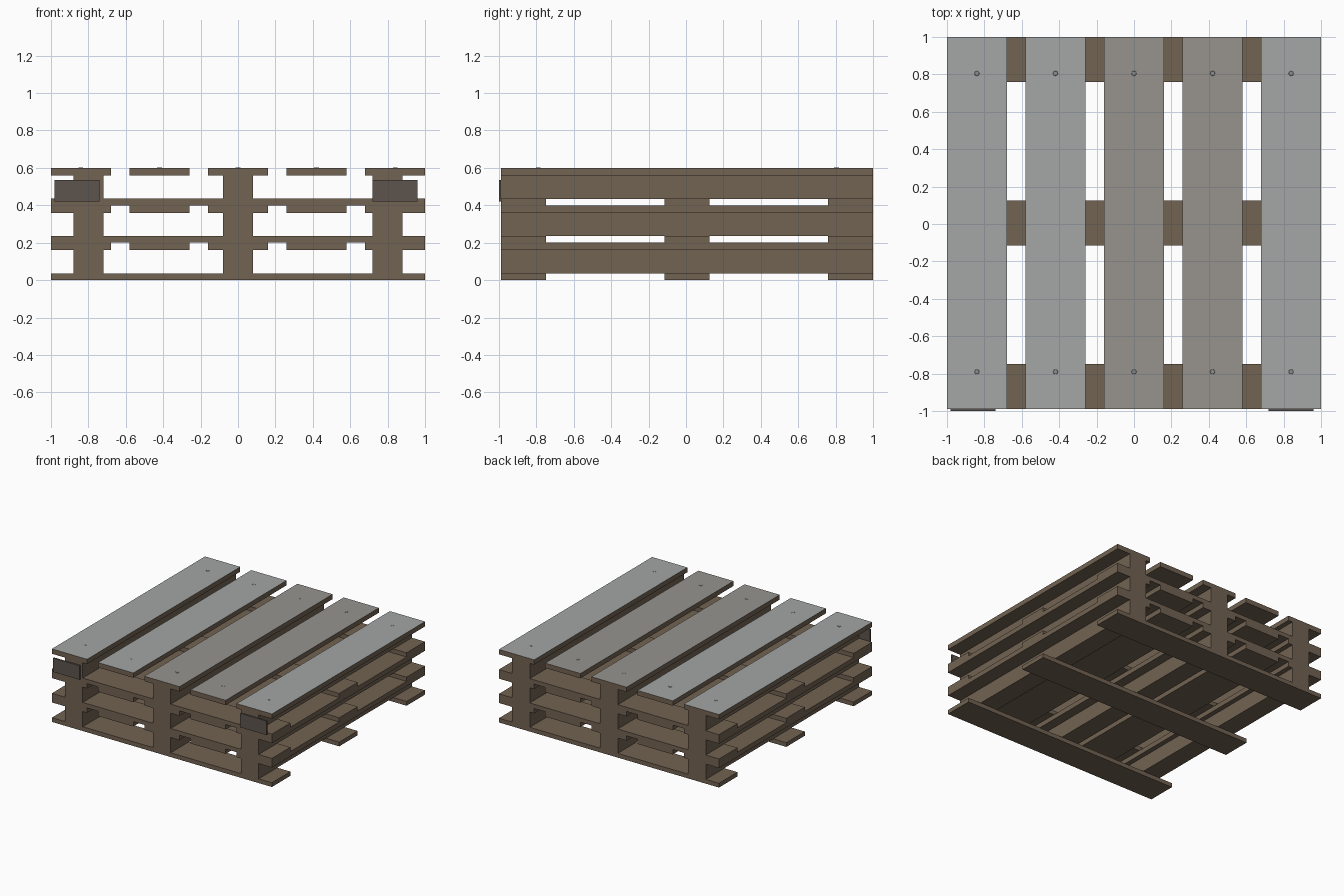
import bpy, bmesh
from mathutils import Matrix, Vector

if "Cube" in bpy.data.objects:
    bpy.data.objects.remove(bpy.data.objects["Cube"])


def material(name, rgb):
    m = bpy.data.materials.new(name)
    m.diffuse_color = (*rgb, 1)
    m.use_nodes = True
    m.node_tree.nodes["Principled BSDF"].inputs["Base Color"].default_value = m.diffuse_color
    return m


wood = material("brown_wood", (0.17, 0.125, 0.085))
grey_cool = material("weathered_grey", (0.37, 0.385, 0.38))
grey_warm = material("weathered_warm_grey", (0.31, 0.295, 0.275))
dark = material("dark_wood", (0.11, 0.09, 0.075))
nail_mat = material("nail_grey", (0.27, 0.275, 0.28))


def finish(name, bm, mats):
    me = bpy.data.meshes.new(name)
    bm.to_mesh(me)
    bm.free()
    for m in mats:
        me.materials.append(m)
    ob = bpy.data.objects.new(name, me)
    bpy.context.collection.objects.link(ob)
    return ob


def box(name, x, y, z, mat, top_mat=None):
    """Box from (min, max) ranges, with an optional material on its top face."""
    lo, hi = Vector((x[0], y[0], z[0])), Vector((x[1], y[1], z[1]))
    bm = bmesh.new()
    size = Matrix.Diagonal((*(hi - lo), 1))
    bmesh.ops.create_cube(bm, size=1, matrix=Matrix.Translation((lo + hi) / 2) @ size)
    bm.normal_update()
    if top_mat:
        for f in bm.faces:
            f.material_index = int(f.normal.z > 0.5)
    return finish(name, bm, [mat] + ([top_mat] if top_mat else []))


FRONT, BACK = -0.988, 1.0
LEVELS, HEIGHT = 3, 0.2
DECK_X = [-0.84, -0.42, 0.0, 0.42, 0.84]

for level in range(LEVELS):
    z = level * HEIGHT
    tag = f"pallet_{level + 1}"
    # three bottom boards running across
    for i, y0 in enumerate((FRONT, -0.114, 0.76)):
        box(f"{tag}_bottom_board_{i + 1}", (-1, 1), (y0, y0 + 0.24), (z, z + 0.035), wood)
    # three stringers running front to back
    for i, x in enumerate((-0.8, 0, 0.8)):
        box(f"{tag}_stringer_{i + 1}", (x - 0.08, x + 0.08), (FRONT, BACK),
            (z + 0.035, z + 0.16), wood)
    # five deck boards, weathered grey on the exposed top pallet
    for i, x in enumerate(DECK_X):
        top = None
        if level == LEVELS - 1:
            top = grey_warm if i in (2, 3) else grey_cool
        box(f"{tag}_deck_board_{i + 1}", (x - 0.16, x + 0.16), (FRONT, BACK),
            (z + 0.16, z + HEIGHT), wood, top)

# thin plates on the front of the top pallet
for side, x0 in (("left", -0.98), ("right", 0.72)):
    box(f"front_plate_{side}", (x0, x0 + 0.24), (-1, FRONT), (0.42, 0.535), dark)

# nail heads at both ends of every top board
bm = bmesh.new()
for x in DECK_X:
    for y in (-0.79, 0.805):
        bmesh.ops.create_cone(bm, cap_ends=True, segments=8, radius1=0.015, radius2=0.012,
                              depth=0.002, matrix=Matrix.Translation((x, y, LEVELS * HEIGHT)))
finish("nail_heads", bm, [nail_mat])
